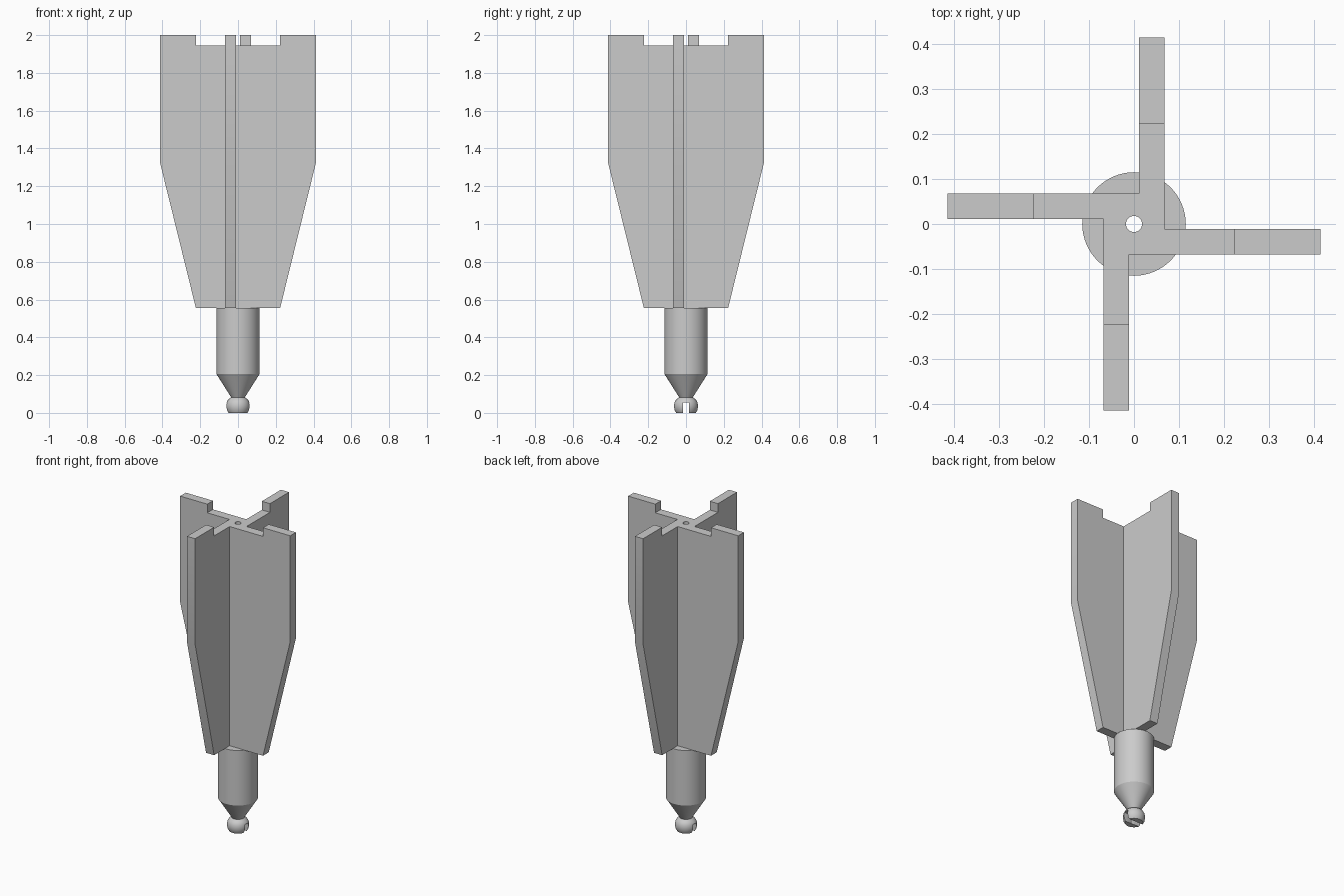
import bpy, bmesh
from math import pi, radians
from mathutils import Matrix, Vector

if "Cube" in bpy.data.objects:
    bpy.data.objects.remove(bpy.data.objects["Cube"])

TIP, FOOT, OUT, INN = 0.414, 0.223, 0.068, 0.011
BORE = 0.018

grey = bpy.data.materials.new("light_grey")
grey.use_nodes = True
grey.diffuse_color = (0.6, 0.6, 0.6, 1)
grey.node_tree.nodes["Principled BSDF"].inputs["Base Color"].default_value = (0.6, 0.6, 0.6, 1)


def make(name, bm):
    bmesh.ops.recalc_face_normals(bm, faces=bm.faces)
    mesh = bpy.data.meshes.new(name)
    bm.to_mesh(mesh)
    bm.free()
    ob = bpy.data.objects.new(name, mesh)
    bpy.context.collection.objects.link(ob)
    mesh.materials.append(grey)
    return ob


def boolean(target, tool, operation):
    mod = target.modifiers.new(operation, "BOOLEAN")
    mod.object, mod.operation, mod.solver = tool, operation, "EXACT"
    bpy.context.view_layer.objects.active = target
    bpy.ops.object.modifier_apply(modifier=mod.name)
    bpy.data.objects.remove(tool)


def vane(name, turn):
    # Tapered plate with a raised outer tab, offset from the axis
    outline = [(-OUT, 0.555), (FOOT, 0.555), (TIP, 1.33), (TIP, 2),
               (FOOT, 2), (FOOT, 1.945), (-OUT, 1.945)]
    bm = bmesh.new()
    face = bm.faces.new([bm.verts.new((x, -OUT, z)) for x, z in outline])
    ext = bmesh.ops.extrude_face_region(bm, geom=[face])["geom"]
    bmesh.ops.translate(bm, vec=(0, OUT - INN, 0),
                        verts=[v for v in ext if isinstance(v, bmesh.types.BMVert)])
    bm.transform(Matrix.Rotation(turn * pi / 2, 4, "Z"))
    return make(name, bm)


# Four vanes in a pinwheel, joined and drilled through the centre
vanes = vane("vanes", 0)
for i in range(1, 4):
    boolean(vanes, vane("vane_copy", i), "UNION")
bm = bmesh.new()
bmesh.ops.create_cone(bm, cap_ends=True, segments=32, radius1=BORE, radius2=BORE,
                      depth=4, matrix=Matrix.Translation((0, 0, 1)))
boolean(vanes, make("bore_cutter", bm), "DIFFERENCE")

# Hollow shaft with cone and rounded end, turned from one profile
profile = [(BORE, 0), (0.052, 0), (0.06, 0.013), (0.064, 0.035), (0.061, 0.055),
           (0.052, 0.071), (0.036, 0.082), (0.115, 0.207), (0.115, 0.556), (BORE, 0.556)]
bm = bmesh.new()
verts = [bm.verts.new((r, 0, z)) for r, z in profile]
edges = [bm.edges.new((a, b)) for a, b in zip(verts, verts[1:] + verts[:1])]
bmesh.ops.spin(bm, geom=verts + edges, cent=(0, 0, 0), axis=(0, 0, 1),
               angle=2 * pi, steps=64)
bmesh.ops.remove_doubles(bm, verts=bm.verts, dist=0.0001)
shaft = make("shaft", bm)

# Slot across the rounded end
bm = bmesh.new()
bmesh.ops.create_cube(bm, size=1, matrix=Matrix.LocRotScale(
    Vector((0, 0, 0.005)), None, Vector((0.4, 0.032, 0.1))))
boolean(shaft, make("slot_cutter", bm), "DIFFERENCE")

# Smooth round surfaces, keep hard edges
bpy.ops.object.select_all(action="DESELECT")
for ob in (vanes, shaft):
    ob.select_set(True)
    bpy.context.view_layer.objects.active = ob
bpy.ops.object.shade_smooth_by_angle(angle=radians(30))
